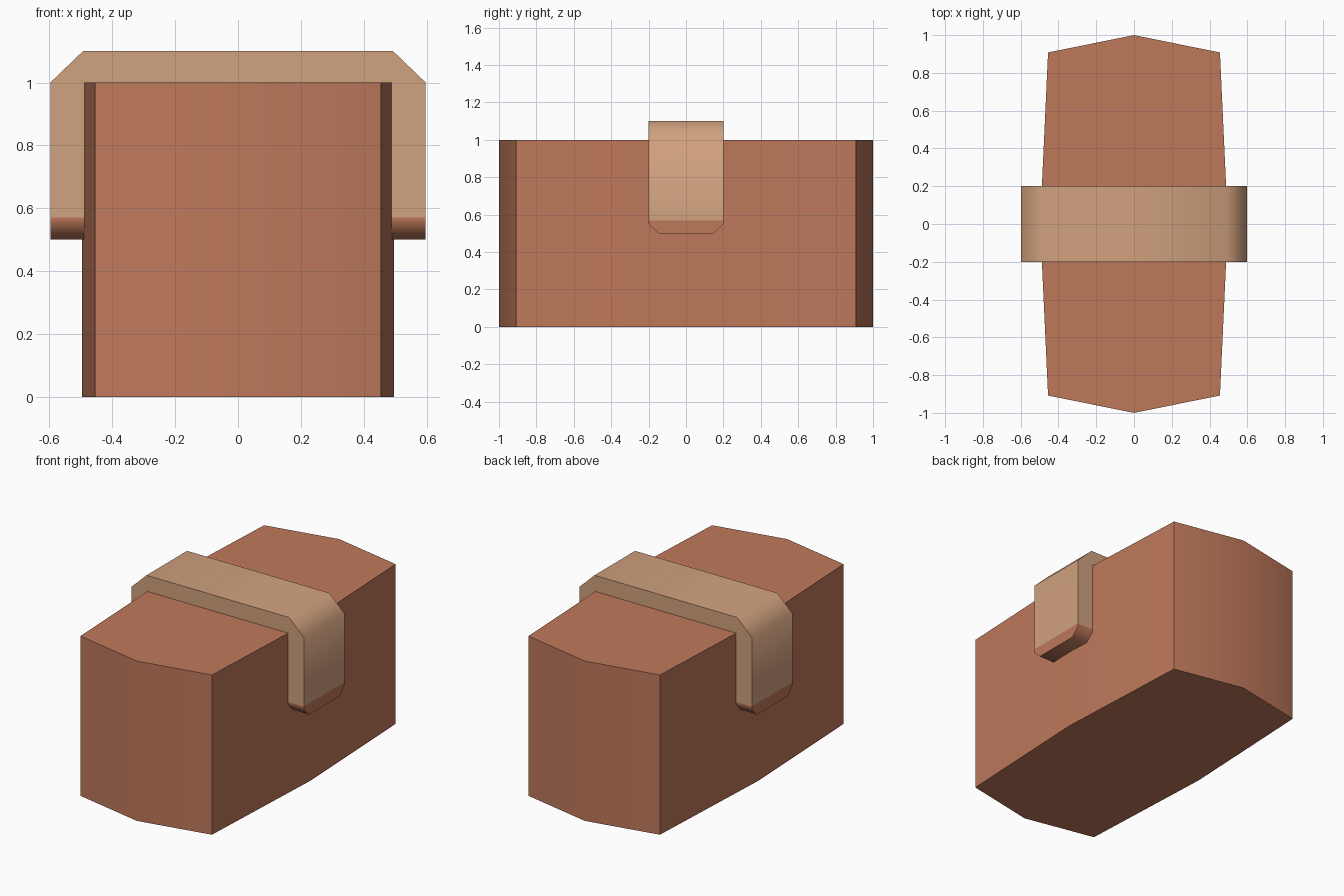
import bpy
import bmesh
from math import radians
from mathutils import Vector

cube = bpy.data.objects.get("Cube")
if cube:
    bpy.data.objects.remove(cube)


def make_material(name, rgb):
    mat = bpy.data.materials.new(name)
    mat.use_nodes = True
    colour = (*rgb, 1)
    mat.diffuse_color = colour
    bsdf = next(n for n in mat.node_tree.nodes if n.type == 'BSDF_PRINCIPLED')
    bsdf.inputs["Base Color"].default_value = colour
    return mat


def extrude_profile(name, points, offset, mat):
    """Extrude a closed outline along the offset and smooth shallow edges."""
    bm = bmesh.new()
    face = bm.faces.new([bm.verts.new(p) for p in points])
    result = bmesh.ops.extrude_face_region(bm, geom=[face], use_keep_orig=True)
    verts = [v for v in result["geom"] if isinstance(v, bmesh.types.BMVert)]
    bmesh.ops.translate(bm, verts=verts, vec=Vector(offset))
    bmesh.ops.recalc_face_normals(bm, faces=bm.faces)
    mesh = bpy.data.meshes.new(name)
    bm.to_mesh(mesh)
    bm.free()
    mesh.materials.append(mat)
    obj = bpy.data.objects.new(name, mesh)
    bpy.context.collection.objects.link(obj)
    bpy.ops.object.select_all(action='DESELECT')
    obj.select_set(True)
    bpy.context.view_layer.objects.active = obj
    bpy.ops.object.shade_smooth_by_angle(angle=radians(50))
    return obj


clay = make_material("terracotta", (0.52, 0.19, 0.105))
tan = make_material("tan", (0.64, 0.36, 0.21))

# Body: eight-sided block, bowed on every side
outline = [(0, -1), (0.455, -0.908), (0.497, 0), (0.455, 0.908),
           (0, 1), (-0.455, 0.908), (-0.497, 0), (-0.455, -0.908)]
extrude_profile("body", [(x, y, 0) for x, y in outline], (0, 0, 1), clay)

# Strap: bevelled arch that hugs the top and both sides
half, inner, outer, seam = 0.2, 0.47, 0.597, 0.57
right_half = [(inner, 0.98), (inner, seam), (outer, seam), (outer, 1), (0.493, 1.1)]
arch = right_half + [(-x, z) for x, z in reversed(right_half)]
extrude_profile("strap", [(x, -half, z) for x, z in arch], (0, 2 * half, 0), tan)

# Strap tips: chamfered ends in the body colour
tip = [(-half, seam), (-half, 0.55), (-0.15, 0.5),
       (0.15, 0.5), (half, 0.55), (half, seam)]
for side, sign in (("left", 1), ("right", -1)):
    extrude_profile(f"strap_tip_{side}", [(sign * inner, y, z) for y, z in tip],
                    (sign * (outer - inner), 0, 0), clay)
